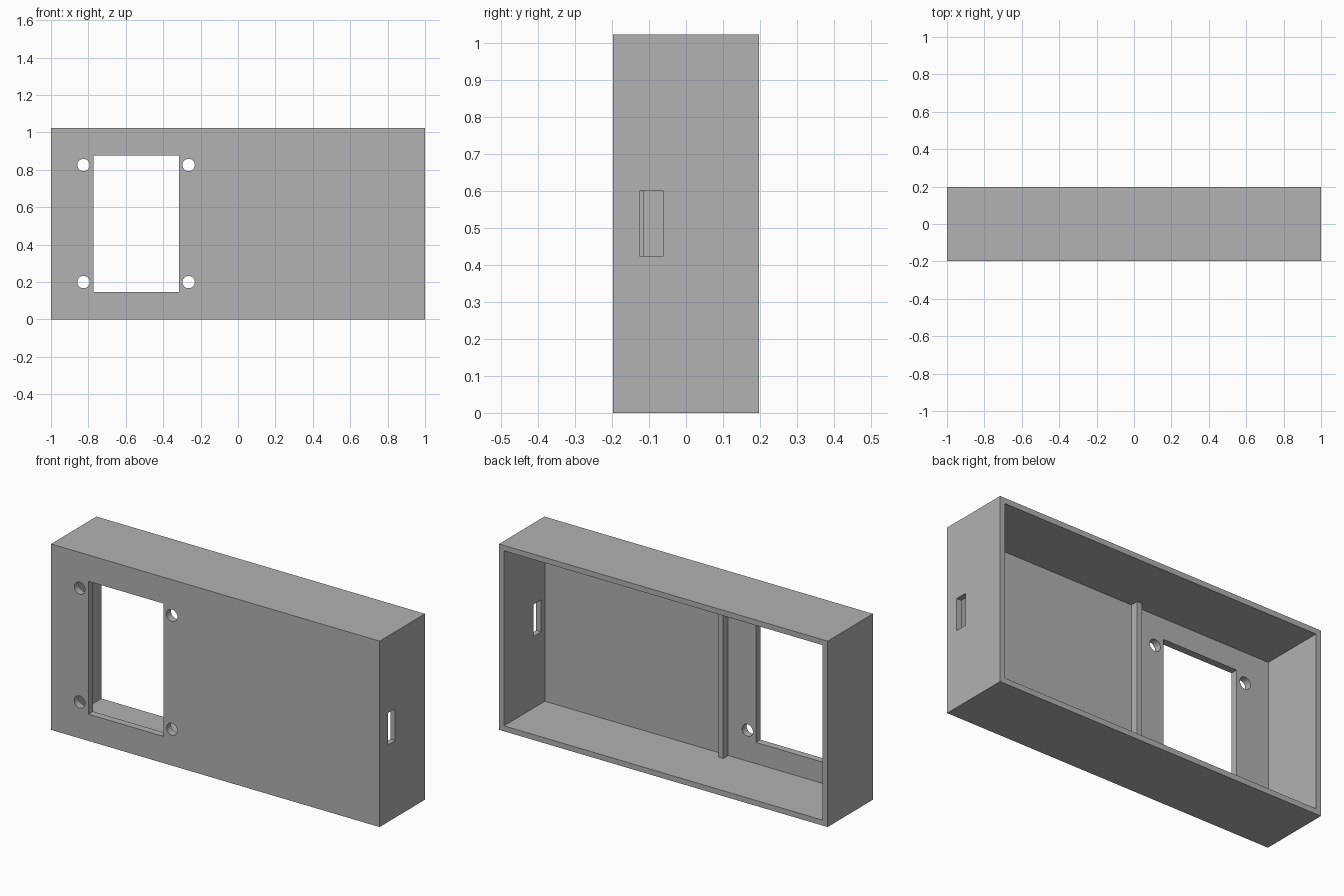
import bpy
from mathutils import Vector

if "Cube" in bpy.data.objects:
    bpy.data.objects.remove(bpy.data.objects["Cube"], do_unlink=True)

# Overall sizes
HALF_Y, HEIGHT = 0.197, 1.023
WALL = 0.03
PLATE_Y = -0.158      # inner side of the front plate
FRONT = -HALF_Y

grey = bpy.data.materials.new("plain grey")
grey.use_nodes = True
colour = (0.445, 0.445, 0.445, 1)
grey.diffuse_color = colour
grey.node_tree.nodes["Principled BSDF"].inputs["Base Color"].default_value = colour


def box(name, low, high):
    """Box between two opposite corners."""
    low, high = Vector(low), Vector(high)
    bpy.ops.mesh.primitive_cube_add(size=1, location=(low + high) / 2)
    obj = bpy.context.object
    obj.name = name
    obj.scale = high - low
    bpy.ops.object.transform_apply(location=False, rotation=False, scale=True)
    obj.data.materials.append(grey)
    return obj


def cut(target, cutter):
    """Subtract the cutter from the target and remove it."""
    cutter.hide_render = True
    mod = target.modifiers.new("cut", "BOOLEAN")
    mod.operation = "DIFFERENCE"
    mod.solver = "EXACT"
    mod.object = cutter
    bpy.context.view_layer.objects.active = target
    bpy.ops.object.modifier_apply(modifier=mod.name)
    bpy.data.objects.remove(cutter, do_unlink=True)


# Enclosure, hollow and open at the back
case = box("enclosure", (-1, FRONT, 0), (1, HALF_Y, HEIGHT))
cut(case, box("cavity", (-1 + WALL, PLATE_Y, WALL),
              (1 - WALL, HALF_Y + 0.1, HEIGHT - WALL)))

# Display window in the front plate
cut(case, box("window_cutter", (-0.773, FRONT - 0.1, 0.147),
              (-0.315, PLATE_Y + 0.05, 0.878)))

# Four screw holes around the window
for x in (-0.826, -0.264):
    for z in (0.2, 0.826):
        bpy.ops.mesh.primitive_cylinder_add(
            vertices=32, radius=0.033, depth=0.2,
            location=(x, FRONT, z), rotation=(1.570796, 0, 0))
        hole = bpy.context.object
        hole.data.materials.append(grey)
        cut(case, hole)

# Cable slot in the left side wall
cut(case, box("slot_cutter", (0.9, -0.126, 0.424), (1.1, -0.061, 0.6)))

bpy.ops.object.select_all(action="DESELECT")
case.select_set(True)
bpy.context.view_layer.objects.active = case
bpy.ops.object.shade_smooth_by_angle()

# Upright rib on the inside of the front plate
box("divider_rib", (-0.146, PLATE_Y, WALL), (-0.116, -0.115, HEIGHT - WALL))
